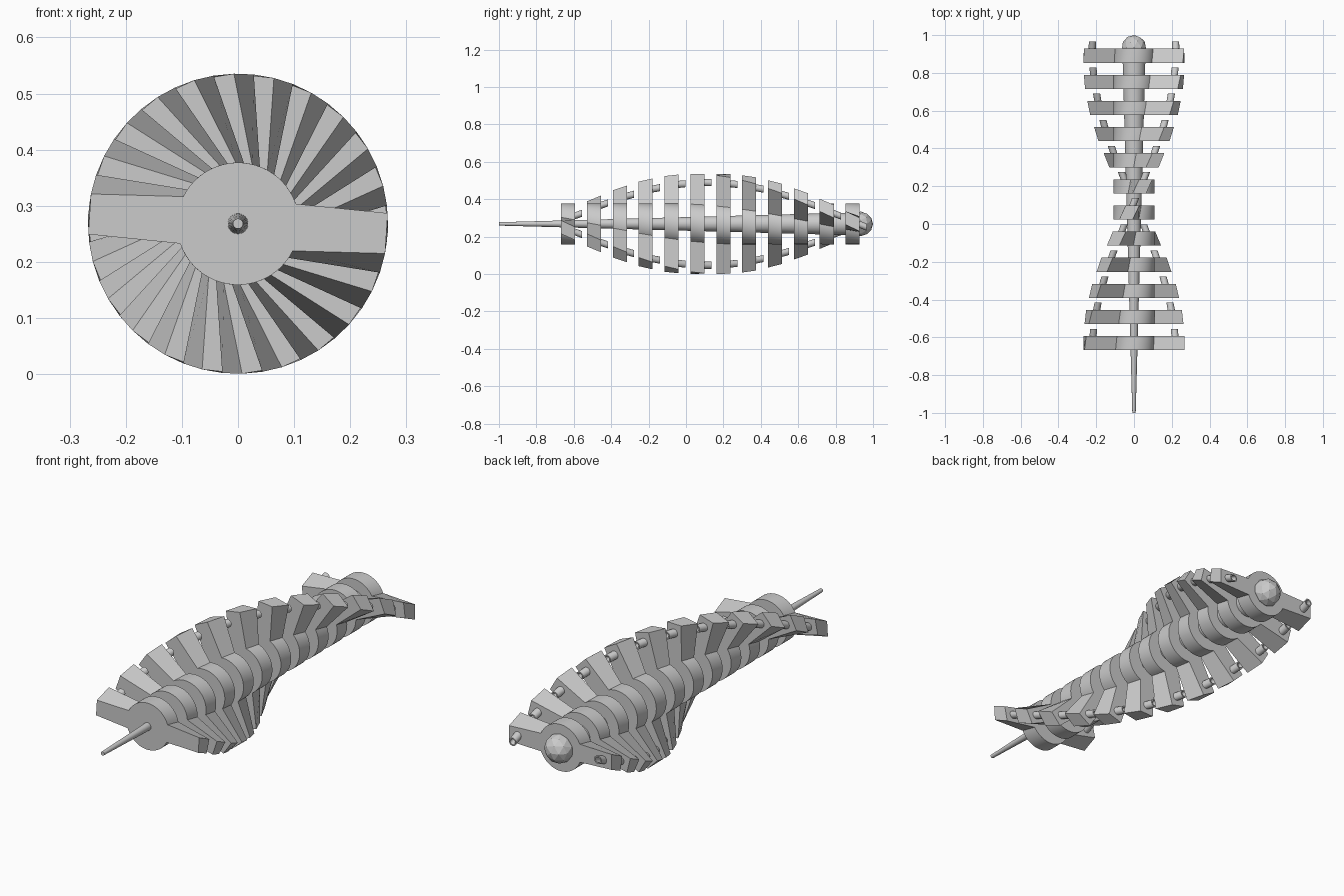
import bpy, bmesh
from math import sin, cos, asin, pi, radians
from mathutils import Matrix

if "Cube" in bpy.data.objects:
    bpy.data.objects.remove(bpy.data.objects["Cube"])

CZ = 0.268                      # height of the spine axis
COUNT, PITCH, THICK, Y0 = 12, 0.1383, 0.075, -0.668
START, STEP, TWIST = radians(3.7), radians(15.4), radians(7.6)
HUB, TIP, ROOT_HW, TIP_HW = 0.109, 0.265, 0.042, 0.036


def finish(bm, name):
    bmesh.ops.recalc_face_normals(bm, faces=bm.faces)
    mesh = bpy.data.meshes.new(name)
    bm.to_mesh(mesh)
    bm.free()
    obj = bpy.data.objects.new(name, mesh)
    bpy.context.collection.objects.link(obj)
    return obj


def ring(bm, pts, y, a):
    """Profile turned clockwise (seen from the front) by angle a."""
    return [bm.verts.new((u * cos(a) + v * sin(a), y, CZ - u * sin(a) + v * cos(a)))
            for u, v in pts]


def bridge(bm, r1, r2, smooth):
    n = len(r1)
    for i in range(n):
        j = (i + 1) % n
        f = bm.faces.new((r1[i], r1[j], r2[j], r2[i]))
        f.smooth = smooth(i)


# Plate outline: round hub with two tapering arms
SEG = 22
a0 = asin(ROOT_HW / HUB)
arc = [a0 + (pi - 2 * a0) * i / SEG for i in range(SEG + 1)]
half = [(TIP, -TIP_HW), (TIP, TIP_HW)] + [(HUB * cos(t), HUB * sin(t)) for t in arc]
outline = half + [(-u, -v) for u, v in half]


def on_hub(i):
    return 2 <= i % len(half) < len(half) - 1


def circle(cx, r, n=16):
    return [(cx + r * cos(2 * pi * i / n), r * sin(2 * pi * i / n)) for i in range(n)]


for k in range(COUNT):
    y = Y0 + k * PITCH
    a = START + k * STEP
    yb, ab = y + THICK, a + TWIST

    # Twisted plate
    bm = bmesh.new()
    front, back = ring(bm, outline, y, a), ring(bm, outline, yb, ab)
    bm.faces.new(front)
    bm.faces.new(back)
    bridge(bm, front, back, on_hub)
    finish(bm, f"twisted_plate_{k + 1}")

    # Short hollow pegs behind both arms, following the twist
    bm = bmesh.new()
    ye, ae = yb + 0.038, ab + TWIST * 0.5
    for s in (-1, 1):
        outer, inner = circle(0.221 * s, 0.019), circle(0.221 * s, 0.013)
        o1, o2 = ring(bm, outer, yb, ab), ring(bm, outer, ye, ae)
        i1, i2 = ring(bm, inner, yb, ab), ring(bm, inner, ye, ae)
        bridge(bm, o1, o2, lambda i: True)
        bridge(bm, i1, i2, lambda i: True)
        bridge(bm, o2, i2, lambda i: False)
        bridge(bm, o1, i1, lambda i: False)
    finish(bm, f"arm_pegs_{k + 1}")

# Tapered spine through all plates
bm = bmesh.new()
r1 = ring(bm, circle(0, 0.009, 32), -1.0, 0)
r2 = ring(bm, circle(0, 0.062, 32), 0.935, 0)
bm.faces.new(r1)
bm.faces.new(r2)
bridge(bm, r1, r2, lambda i: True)
finish(bm, "spine")

# Faceted ball on the back end
bm = bmesh.new()
bmesh.ops.create_icosphere(bm, subdivisions=2, radius=0.066,
                           matrix=Matrix.Translation((0, 0.934, CZ)) @ Matrix.Rotation(pi / 2, 4, 'X'))
finish(bm, "end_ball")
